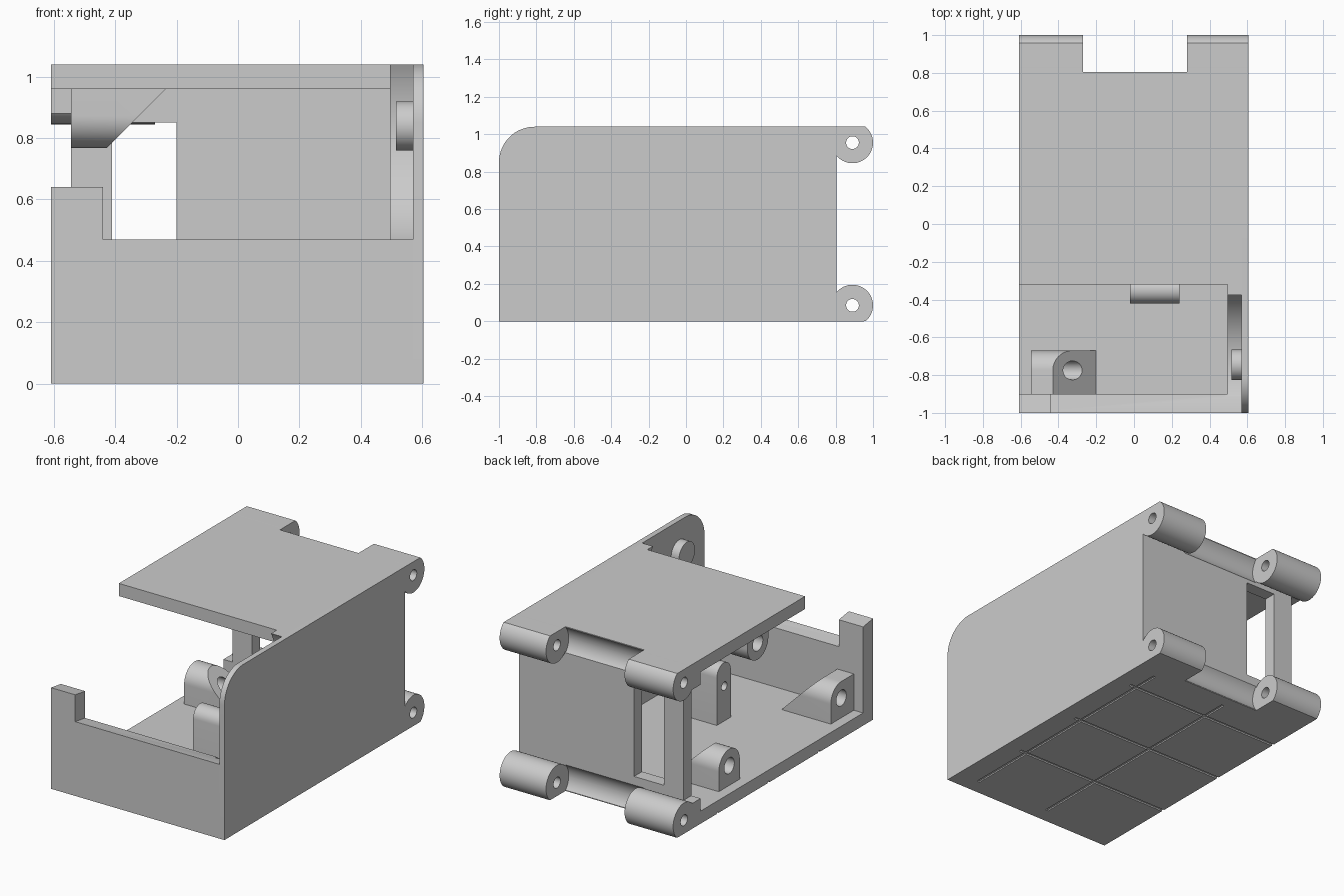
import bpy, bmesh, math
from mathutils import Vector

cube = bpy.data.objects.get("Cube")
if cube:
    bpy.data.objects.remove(cube)

grey = bpy.data.materials.new("light_grey_plastic")
grey.use_nodes = True
GREY = (0.6, 0.6, 0.6, 1)
grey.diffuse_color = GREY
grey.node_tree.nodes["Principled BSDF"].inputs["Base Color"].default_value = GREY

# Main dimensions
L, R = -0.61, 0.605          # outer sides
PANEL = -0.545               # inset for the open side
LINER, SHELL = 0.495, 0.57   # thick side wall: inner face, recess depth
FRONT, BACK, TOP, T = -1.0, 0.805, 1.04, 0.08
HINGE_Y, HINGE_Z = 0.89, (0.085, 0.955)
PIVOT = (-0.745, 0.84)       # lid pivot in y, z


def arc(cy, cz, r, a0, a1, n=16):
    """Points of an arc in the y-z plane, angles in degrees."""
    out = []
    for i in range(n + 1):
        a = math.radians(a0 + (a1 - a0) * i / n)
        out.append((cy + r * math.cos(a), cz + r * math.sin(a)))
    return out


def prism(name, profile, x0, x1, slope=None):
    """Extrude a y-z profile along x; optionally trim it with a plane."""
    bm = bmesh.new()
    face = bm.faces.new([bm.verts.new((x0, y, z)) for y, z in profile])
    new = bmesh.ops.extrude_face_region(bm, geom=[face])["geom"]
    moved = [v for v in new if isinstance(v, bmesh.types.BMVert)]
    bmesh.ops.translate(bm, verts=moved, vec=(x1 - x0, 0, 0))
    if slope:
        geom = bm.verts[:] + bm.edges[:] + bm.faces[:]
        bmesh.ops.bisect_plane(bm, geom=geom, plane_co=slope[0],
                               plane_no=slope[1], clear_outer=True)
        bmesh.ops.holes_fill(bm, edges=[e for e in bm.edges if e.is_boundary])
    bmesh.ops.recalc_face_normals(bm, faces=bm.faces)
    mesh = bpy.data.meshes.new(name)
    bm.to_mesh(mesh)
    bm.free()
    ob = bpy.data.objects.new(name, mesh)
    bpy.context.collection.objects.link(ob)
    mesh.materials.append(grey)
    return ob


def box(name, x, y, z):
    return prism(name, [(y[0], z[0]), (y[1], z[0]), (y[1], z[1]), (y[0], z[1])], *x)


def rod(name, y, z, r, x0, x1, n=48):
    return prism(name, arc(y, z, r, 0, 360, n)[:-1], x0, x1)


def activate(ob):
    bpy.ops.object.select_all(action='DESELECT')
    ob.select_set(True)
    bpy.context.view_layer.objects.active = ob


def cut(ob, *cutters):
    """Subtract each cutter, then remove it."""
    for c in cutters:
        c.hide_render = True
        mod = ob.modifiers.new("cut", 'BOOLEAN')
        mod.operation = 'DIFFERENCE'
        mod.solver = 'EXACT'
        mod.object = c
        activate(ob)
        bpy.ops.object.modifier_apply(modifier=mod.name)
        bpy.data.objects.remove(c)
    return ob


def hinge_relief(z):
    return rod("relief_cutter", HINGE_Y, z, 0.117, -0.27, 0.28)


def lid_sweep():
    return rod("sweep_cutter", *PIVOT, 0.42, LINER - 0.01, SHELL, 96)


# Floor with shallow grooves underneath
floor = box("floor", (L, R), (FRONT, BACK), (0, T))
cut(floor, hinge_relief(HINGE_Z[0]))
for y in (-0.46, 0.045, 0.555):
    cut(floor, rod("groove_cutter", y, 0, 0.01, L - 0.1, R + 0.1, 8))
for x in (-0.08, 0.45):
    cut(floor, box("groove_cutter", (x - 0.01, x + 0.01), (-1.1, 1.1), (-0.05, 0.008)))

# Top plate, short of the front
cut(box("top_plate", (L, LINER), (-0.32, BACK), (TOP - T, TOP)), hinge_relief(HINGE_Z[1]))

# Back wall with window; its ends keep full width at floor and top
back = box("back_wall", (PANEL, R), (BACK - T, BACK), (0, TOP))
cut(back, box("window_cutter", (-0.41, -0.2), (0.6, 0.9), (0.22, 0.85)),
    hinge_relief(HINGE_Z[0]), hinge_relief(HINGE_Z[1]))
for name, z in (("lower", (0, 0.16)), ("upper", (0.88, TOP))):
    box(name + "_back_rail", (L, PANEL), (BACK - T, BACK), z)

# Side wall: outer skin with rounded corner, inner liner with lid recess
prism("side_wall", [(FRONT, 0), (BACK, 0), (BACK, TOP)]
      + arc(FRONT + 0.19, TOP - 0.19, 0.19, 90, 180), SHELL, R)
liner = box("side_liner", (LINER, SHELL), (-0.91, BACK - T), (0, TOP))
cut(liner, lid_sweep(), hinge_relief(HINGE_Z[1]))
rod("lid_pivot", *PIVOT, 0.08, 0.515, SHELL + 0.01)

# Front wall and corner post, tops leaning slightly inwards
for name, x, h in (("front_wall", (L, SHELL), 0.47), ("corner_post", (L, -0.44), 0.64)):
    wall = prism(name, [(FRONT, 0), (-0.9, 0), (-0.9, h - 0.015), (FRONT, h)], *x)
    if name == "front_wall":
        cut(wall, lid_sweep())

# Hinge knuckles, flattened flush with floor and top
for level, z in zip(("lower", "upper"), HINGE_Z):
    for side, x0, x1 in (("right", L, -0.27), ("left", 0.28, R)):
        edge = 0 if level == "lower" else TOP
        knuckle = prism(f"{level}_{side}_knuckle",
                        [(y, min(max(pz, 0), TOP)) for y, pz in
                         arc(HINGE_Y, z, 0.11, 0.5, 360.5, 64)[:-1]], x0, x1)
        web = box(f"{level}_{side}_web", (x0, x1), (BACK - 0.02, HINGE_Y - 0.05),
                  sorted((edge, z)))
        cut(knuckle, rod("pin_cutter", HINGE_Y, z, 0.034, x0 - 0.1, x1 + 0.1))


# Screw lugs for the open side, sloped at 45 degrees into the plates
def lug(name, y, z, base, foot, square=False):
    s = 1 if z > base else -1
    r, root = 0.105, base - s * 0.02
    if square:
        profile = [(y + r, root)] + arc(y, z, r, 0, 90) + [(-0.91, z + r), (-0.91, root)]
    else:
        profile = [(y + r, root)] + arc(y, z, r, 0, 180 * s, 32) + [(y - r, root)]
    ob = prism(name, profile, PANEL, foot + 0.1,
               (Vector((foot, 0, base)), Vector((1, 0, s)).normalized()))
    cut(ob, rod("screw_cutter", y, z, 0.05, L - 0.1, 0.2))


lug("front_lug", -0.775, 0.205, T, -0.2, True)
lug("rear_lug", 0.345, 0.205, T, -0.2)
lug("top_lug", 0.06, 0.873, TOP - T, -0.235)

# Upright bracket on the floor
bracket = prism("floor_bracket", [(-0.28, 0.06)] + arc(-0.35, 0.38, 0.07, 0, 180)
                + [(-0.42, 0.06)], -0.02, 0.24)
cut(bracket, rod("screw_cutter", -0.355, 0.3, 0.027, -0.1, 0.3))

# Smooth curved faces, keep edges sharp
for ob in [o for o in bpy.context.collection.objects if o.type == 'MESH' and grey.name in o.data.materials]:
    activate(ob)
    bpy.ops.object.shade_smooth_by_angle(angle=math.radians(30))
